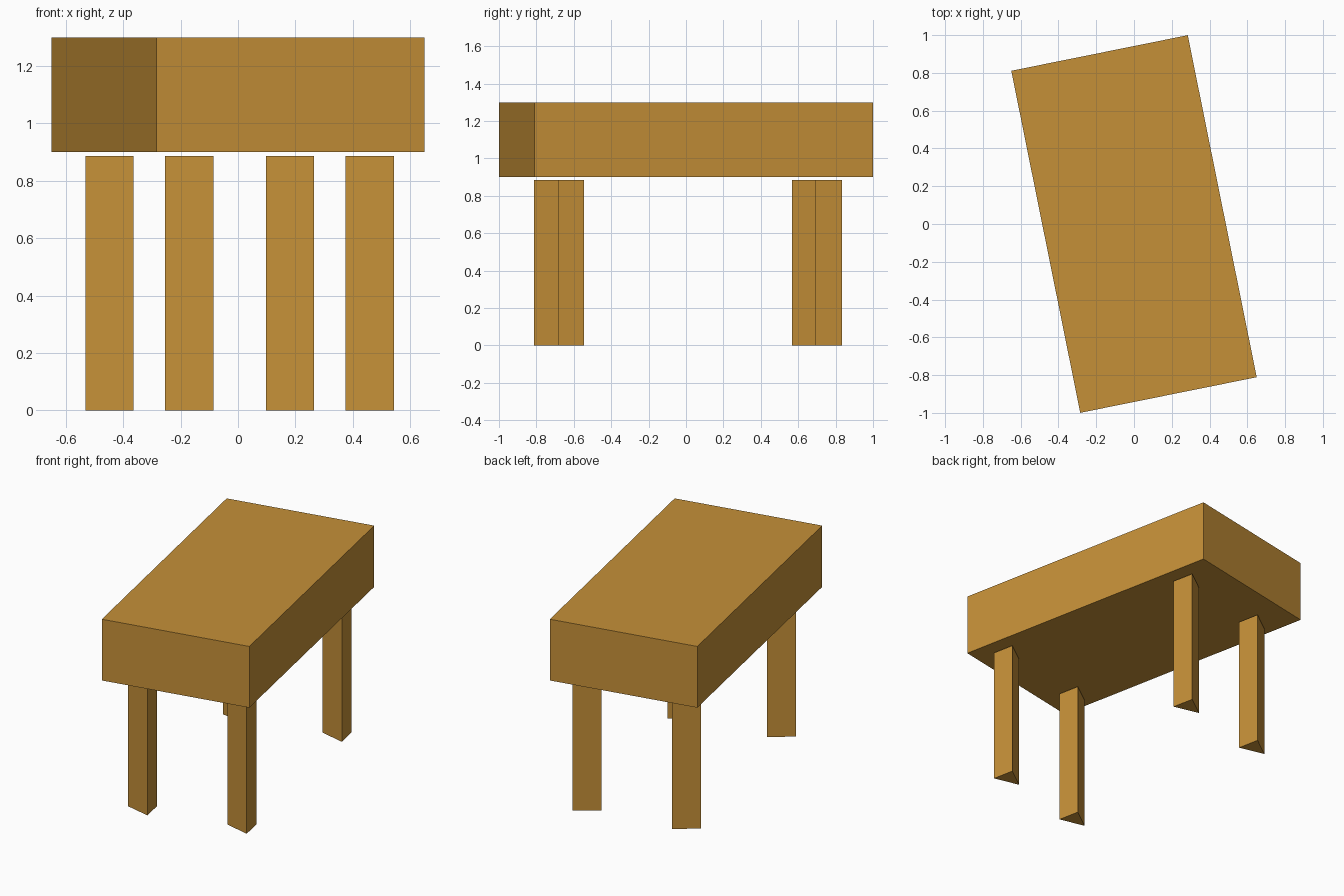
import bpy
import math
from mathutils import Matrix

if "Cube" in bpy.data.objects:
    bpy.data.objects.remove(bpy.data.objects["Cube"])

TURN = Matrix.Rotation(math.radians(11.4), 4, 'Z')

wood = bpy.data.materials.new("warm wood")
wood.diffuse_color = (0.56, 0.28, 0.039, 1)
wood.use_nodes = True
wood.node_tree.nodes["Principled BSDF"].inputs["Base Color"].default_value = wood.diffuse_color


def prism(name, outline, z0, z1):
    """Extrude a counter-clockwise outline from z0 to z1, turned with the table."""
    n = len(outline)
    verts = [(x, y, z) for z in (z0, z1) for x, y in outline]
    faces = [tuple(reversed(range(n))), tuple(range(n, 2 * n))]
    faces += [(i, (i + 1) % n, n + (i + 1) % n, n + i) for i in range(n)]
    mesh = bpy.data.meshes.new(name)
    mesh.from_pydata(verts, [], faces)
    mesh.transform(TURN)
    mesh.materials.append(wood)
    obj = bpy.data.objects.new(name, mesh)
    bpy.context.collection.objects.link(obj)
    return obj


# thick table top
W, L = 0.953 / 2, 1.847 / 2
prism("table_top", [(-W, -L), (W, -L), (W, L), (-W, L)], 0.9, 1.3)

# three-sided legs, point towards the left, ending just under the top
H, D = 0.1566, 0.072
for row, y in (("front", -0.707), ("back", 0.699)):
    for side, x in (("left", -0.245), ("right", 0.3965)):
        prism(f"{row}_{side}_leg", [(x - H, y), (x, y - D), (x, y + D)], 0, 0.886)
